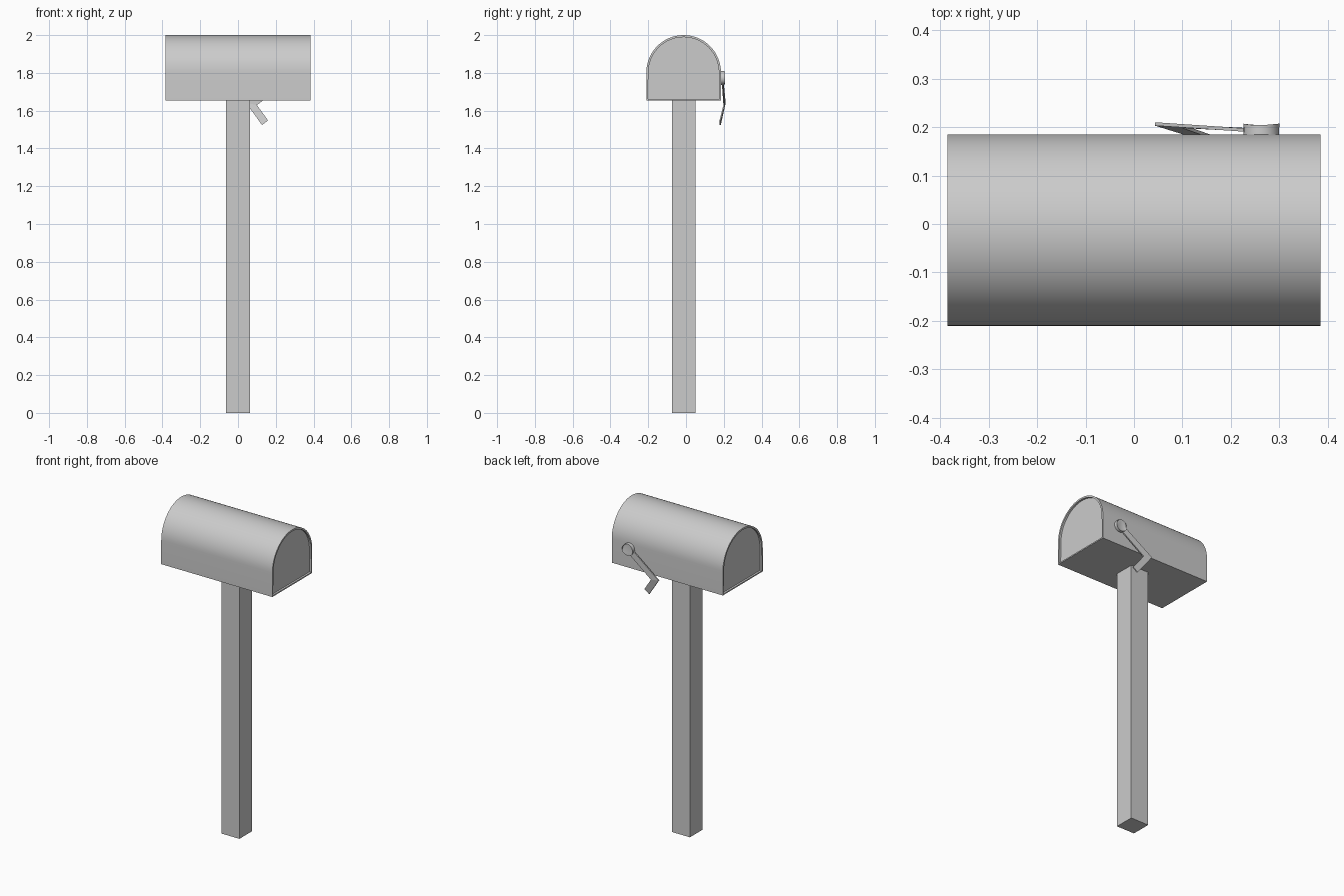
import bpy, bmesh, math
from mathutils import Vector

if "Cube" in bpy.data.objects:
    bpy.data.objects.remove(bpy.data.objects["Cube"])

CY = -0.0125  # centre line of box and post


def finish(name, bm, smooth=False):
    bmesh.ops.recalc_face_normals(bm, faces=bm.faces)
    me = bpy.data.meshes.new(name)
    bm.to_mesh(me)
    bm.free()
    ob = bpy.data.objects.new(name, me)
    bpy.context.collection.objects.link(ob)
    if smooth:
        bpy.ops.object.select_all(action='DESELECT')
        ob.select_set(True)
        bpy.context.view_layer.objects.active = ob
        bpy.ops.object.shade_smooth_by_angle(angle=math.radians(30))
    return ob


def prism(bm, points, offset):
    base = bm.faces.new([bm.verts.new(p) for p in points])
    res = bmesh.ops.extrude_face_region(bm, geom=[base], use_keep_orig=True)
    top = [g for g in res['geom'] if isinstance(g, bmesh.types.BMVert)]
    bmesh.ops.translate(bm, verts=top, vec=offset)


# Post
bm = bmesh.new()
h = 0.0625
prism(bm, [(sx * h, CY + sy * h, 0) for sx, sy in ((-1, -1), (1, -1), (1, 1), (-1, 1))],
      Vector((0, 0, 1.655)))
finish("post", bm)

# Arched box with shallow recessed end panels
bm = bmesh.new()
L, R, spring, n = 0.385, 0.1975, 1.8025, 32
pts = [(-L, CY - R, 1.653), (-L, CY + R, 1.653)]
pts += [(-L, CY + R * math.cos(math.pi * i / n), spring + R * math.sin(math.pi * i / n))
        for i in range(n + 1)]
prism(bm, pts, Vector((2 * L, 0, 0)))
bmesh.ops.recalc_face_normals(bm, faces=bm.faces)
for end in [f for f in bm.faces if abs(f.normal.x) > 0.9]:
    bmesh.ops.inset_region(bm, faces=[end], thickness=0.011)
    inward = -0.012 if end.normal.x > 0 else 0.012
    res = bmesh.ops.extrude_discrete_faces(bm, faces=[end])
    bmesh.ops.translate(bm, verts=res['faces'][0].verts, vec=(inward, 0, 0))
    # side walls of the recess
    inner = list(res['faces'][0].verts)
    rim = [e for e in bm.edges if e.is_boundary]
    bmesh.ops.bridge_loops(bm, edges=rim)
finish("mailbox_body", bm, True)

# Flag pivot disc
bm = bmesh.new()
bmesh.ops.create_cone(bm, cap_ends=True, segments=24, radius1=0.037, radius2=0.037, depth=0.022)
for v in bm.verts:
    x, y, z = v.co
    v.co = (0.2625 + x, 0.193 + z, 1.773 + y)
caps = [e for e in bm.edges if all(v.co.y > 0.2 for v in e.verts)]
bmesh.ops.bevel(bm, geom=caps, offset=0.003, segments=1, affect='EDGES')
finish("flag_pivot", bm, True)

# Bent flag arm: outer-edge and inner-edge stations (pivot, elbow, tip)
bm = bmesh.new()
outer = [(0.251, 0.196, 1.789), (0.043, 0.210, 1.641), (0.127, 0.184, 1.524)]
inner = [(0.274, 0.196, 1.757), (0.100, 0.205, 1.630), (0.159, 0.184, 1.548)]
rings = []
for a, b in zip(outer, inner):
    d = Vector((0, -0.007, 0))
    rings.append([bm.verts.new(p) for p in (a, b, Vector(b) + d, Vector(a) + d)])
for r0, r1 in zip(rings, rings[1:]):
    for i in range(4):
        j = (i + 1) % 4
        bm.faces.new((r0[i], r0[j], r1[j], r1[i]))
bm.faces.new(rings[0])
bm.faces.new(rings[-1])
finish("flag_arm", bm)
